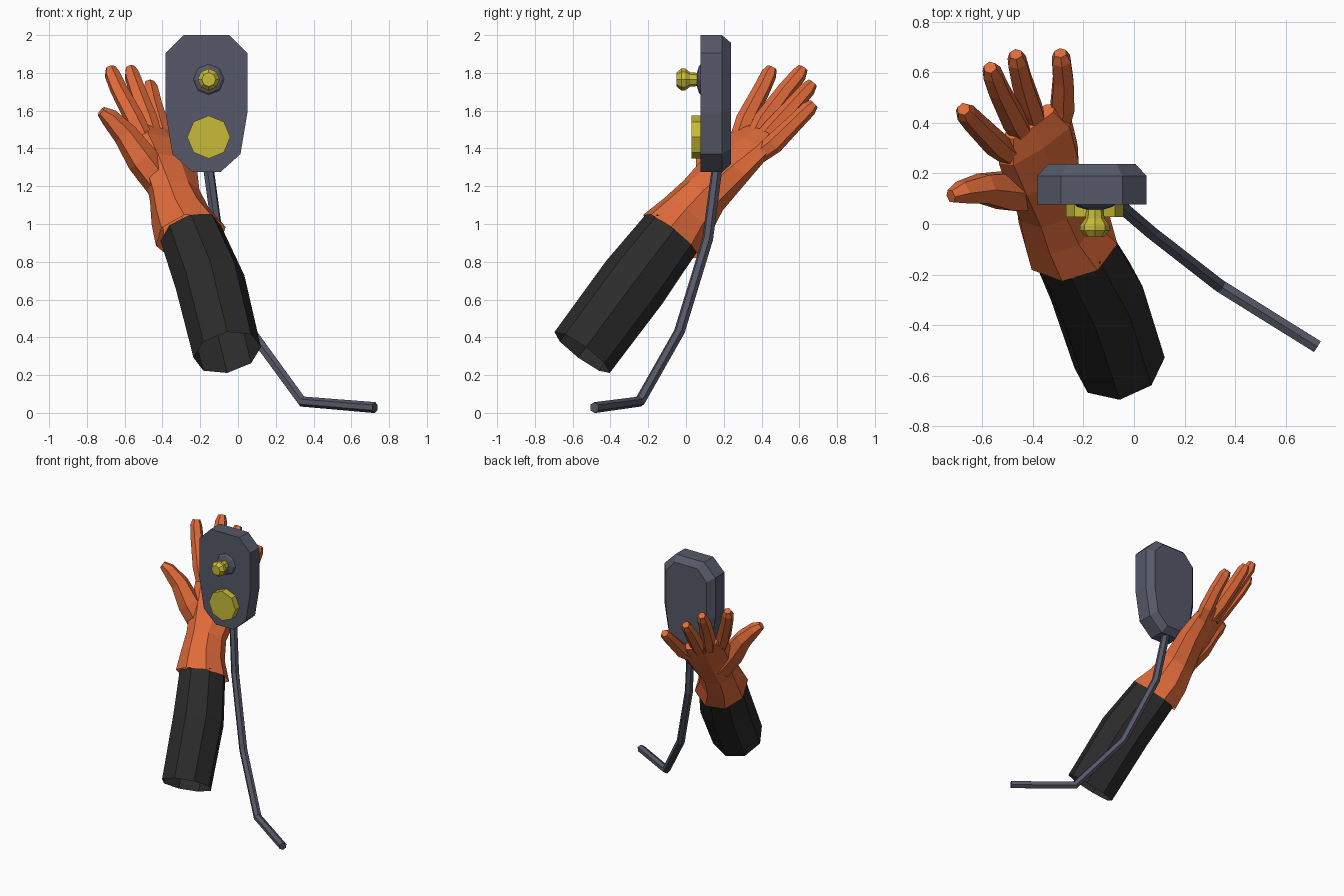
import bpy, bmesh, math
from mathutils import Vector as V

if "Cube" in bpy.data.objects:
    bpy.data.objects.remove(bpy.data.objects["Cube"])


def material(name, rgb):
    m = bpy.data.materials.new(name)
    m.diffuse_color = (*rgb, 1)
    m.use_nodes = True
    m.node_tree.nodes["Principled BSDF"].inputs["Base Color"].default_value = m.diffuse_color
    return m


ORANGE = material("orange glove", (0.74, 0.145, 0.042))
BLACK = material("black sleeve", (0.024, 0.024, 0.024))
GREY = material("blue grey casing", (0.092, 0.098, 0.138))
YELLOW = material("yellow controls", (0.58, 0.50, 0.04))


def loft(name, rings, mat, start=True, end=True):
    """Skin a list of equal-length point rings, with optional end caps."""
    bm = bmesh.new()
    vs = [[bm.verts.new(p) for p in r] for r in rings]
    n = len(vs[0])
    for a, b in zip(vs, vs[1:]):
        for i in range(n):
            j = (i + 1) % n
            bm.faces.new((a[i], a[j], b[j], b[i]))
    if start:
        bm.faces.new(vs[0][::-1])
    if end:
        bm.faces.new(vs[-1])
    bmesh.ops.recalc_face_normals(bm, faces=bm.faces)
    me = bpy.data.meshes.new(name)
    bm.to_mesh(me)
    bm.free()
    me.materials.append(mat)
    ob = bpy.data.objects.new(name, me)
    bpy.context.collection.objects.link(ob)


def ring(c, u, v, n, phase=0.0, power=1.0):
    """Elliptical ring; a power under 1 makes it boxier."""
    def f(x):
        return math.copysign(abs(x) ** power, x) if abs(x) > 1e-6 else 0.0
    c, u, v = V(c), V(u), V(v)
    return [c + u * f(math.cos(t)) + v * f(math.sin(t))
            for t in (2 * math.pi * (i + phase) / n for i in range(n))]


def tube(name, pts, radii, n, mat, ref, phase=0.0, caps=True):
    """Polygonal tube along a path, with mean tangents at the bends."""
    pts = [V(p) for p in pts]
    rings = []
    for i, (p, r) in enumerate(zip(pts, radii)):
        t = V((0, 0, 0))
        if i > 0:
            t += (p - pts[i - 1]).normalized()
        if i < len(pts) - 1:
            t += (pts[i + 1] - p).normalized()
        t.normalize()
        u = V(ref) - t * t.dot(V(ref))
        u.normalize()
        rings.append(ring(p, u * r, t.cross(u) * r, n, phase))
    loft(name, rings, mat, caps, caps)


# Casing: ten-sided outline with a chamfered back
right = [(0.122, 2.0), (0.217, 1.905), (0.217, 1.59), (0.18, 1.37), (0.073, 1.274)]
outline = right + [(-x, z) for x, z in reversed(right)]
CX = -0.167


def casing_ring(y, sx, sz):
    return [(CX + x * sx, y, 1.64 + (z - 1.64) * sz) for x, z in outline]


loft("casing", [casing_ring(0.078, 1, 1), casing_ring(0.19, 1, 1),
                casing_ring(0.237, 0.8, 0.89)], GREY)


# Round controls on the front of the casing
def turned(name, z, profile, mat):
    loft(name, [ring((-0.155, y, z), (r, 0, 0), (0, 0, r), 8) for y, r in profile], mat)


turned("round_button", 1.46, [(0.028, 0.114), (0.085, 0.114)], YELLOW)
turned("knob_collar", 1.765, [(0.058, 0.036), (0.068, 0.07), (0.082, 0.086)], GREY)
turned("knob", 1.765, [(-0.05, 0.037), (-0.025, 0.058), (-0.005, 0.058),
                       (0.022, 0.038), (0.07, 0.034)], YELLOW)

# Cable hanging from the casing
tube("cable", [(-0.157, 0.165, 1.30), (-0.105, 0.115, 0.92), (0.07, -0.035, 0.43),
               (0.34, -0.245, 0.06), (0.725, -0.485, 0.028)],
     [0.029] * 5, 6, GREY, (0, 0, 1))

# Open-ended sleeve
tube("sleeve", [(-0.057, -0.55, 0.32), (-0.147, -0.275, 0.69), (-0.25, -0.078, 0.95)],
     [0.182, 0.187, 0.168], 8, BLACK, (1, 0, 0), 0.0, False)

# Palm: flattened rings from the cuff to the knuckles
D = V((-0.2, 0.62, 0.76)).normalized()
A = V((0.78, 0.5, -0.25))
A = (A - D * A.dot(D)).normalized()
N = A.cross(D)
sections = [
    ((-0.25, -0.077, 0.935), 0.192, 0.190, 1.0),
    ((-0.305, 0.005, 1.04), 0.158, 0.158, 1.0),
    ((-0.335, 0.09, 1.15), 0.143, 0.125, 1.0),
    ((-0.36, 0.22, 1.30), 0.170, 0.092, 0.85),
    ((-0.393, 0.335, 1.42), 0.176, 0.062, 0.7),
    ((-0.413, 0.405, 1.485), 0.125, 0.034, 0.7),
]
loft("palm", [ring(c, A * w, N * t, 8, 0, p) for c, w, t, p in sections],
     ORANGE, start=False)

# Fingers and thumb
fingers = {
    "little_finger": [(-0.48, 0.265, 1.42), (-0.545, 0.315, 1.55),
                      (-0.635, 0.405, 1.72), (-0.667, 0.44, 1.795), (-0.675, 0.455, 1.828)],
    "ring_finger": [(-0.435, 0.345, 1.43), (-0.475, 0.41, 1.55),
                    (-0.535, 0.53, 1.71), (-0.562, 0.597, 1.79), (-0.57, 0.62, 1.828)],
    "middle_finger": [(-0.38, 0.37, 1.41), (-0.41, 0.455, 1.50),
                      (-0.445, 0.57, 1.63), (-0.463, 0.645, 1.715), (-0.468, 0.672, 1.748)],
    "index_finger": [(-0.305, 0.365, 1.35), (-0.283, 0.465, 1.425),
                     (-0.28, 0.57, 1.53), (-0.288, 0.65, 1.61), (-0.292, 0.677, 1.637)],
}
for name, path in fingers.items():
    tube(name, path, [0.045, 0.053, 0.046, 0.042, 0.027], 6, ORANGE, N, 0.5)
tube("thumb", [(-0.39, 0.13, 1.19), (-0.505, 0.13, 1.34), (-0.598, 0.14, 1.475),
               (-0.682, 0.125, 1.565), (-0.725, 0.11, 1.597)],
     [0.085, 0.086, 0.066, 0.049, 0.028], 6, ORANGE, N, 0.5)
